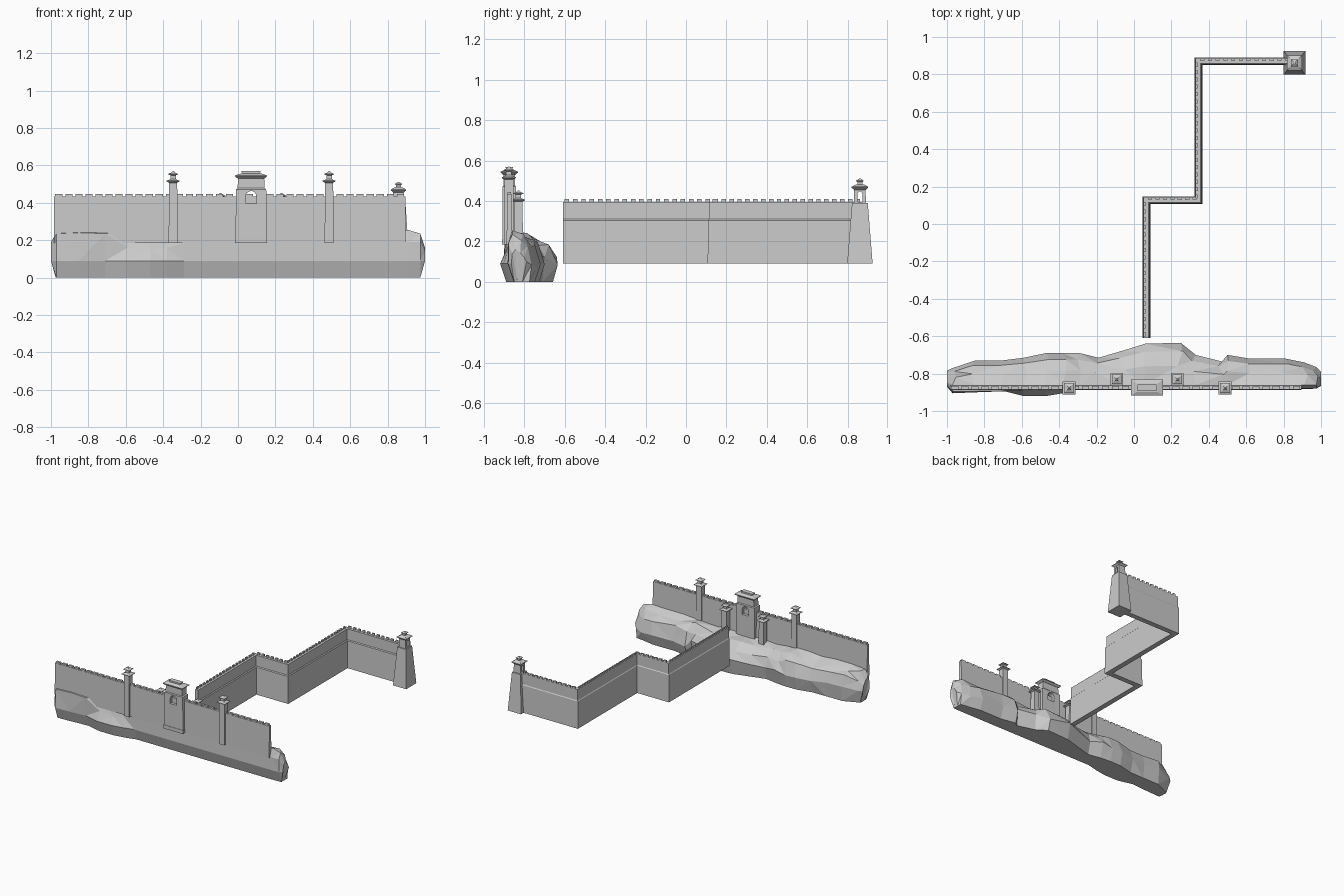
import bpy, bmesh, math, random
from mathutils import Vector

if "Cube" in bpy.data.objects:
    bpy.data.objects.remove(bpy.data.objects["Cube"])

random.seed(4)
STONE = bpy.data.materials.new("grey stone")
STONE.diffuse_color = (0.6, 0.6, 0.6, 1)
STONE.use_nodes = True
STONE.node_tree.nodes["Principled BSDF"].inputs["Base Color"].default_value = STONE.diffuse_color


def finish(bm, name):
    bmesh.ops.recalc_face_normals(bm, faces=bm.faces)
    me = bpy.data.meshes.new(name)
    bm.to_mesh(me)
    bm.free()
    me.materials.append(STONE)
    ob = bpy.data.objects.new(name, me)
    bpy.context.collection.objects.link(ob)
    return ob


def loft(bm, rings):
    """Skin a list of equally long closed rings and cap both ends."""
    vs = [[bm.verts.new(p) for p in r] for r in rings]
    n = len(vs[0])
    for a, b in zip(vs, vs[1:]):
        for i in range(n):
            j = (i + 1) % n
            bm.faces.new((a[i], a[j], b[j], b[i]))
    bm.faces.new(vs[0])
    bm.faces.new(vs[-1])


def stack(name, cx, cy, levels):
    """Tower part from rectangular levels (half x, half y, z)."""
    bm = bmesh.new()
    loft(bm, [[(cx + sx * hx, cy + sy * hy, z)
               for sx, sy in ((-1, -1), (1, -1), (1, 1), (-1, 1))]
              for hx, hy, z in levels])
    return finish(bm, name)


def square(levels):
    return [(h, h, z) for h, z in levels]


def add_box(bm, c, along, across, hl, hw, z0, z1):
    ring = [c + along * (a * hl) + across * (b * hw)
            for a, b in ((-1, -1), (1, -1), (1, 1), (-1, 1))]
    loft(bm, [[(p.x, p.y, z) for p in ring] for z in (z0, z1)])


def merlons(name, path, offset, pitch, length, hw, z0, z1):
    bm = bmesh.new()
    for a, b in zip(path, path[1:]):
        d = (b - a).normalized()
        nrm = Vector((-d.y, d.x))
        n = round((b - a).length / pitch)
        for i in range(n):
            add_box(bm, a.lerp(b, (i + 0.5) / n) + nrm * offset, d, nrm,
                    length / 2, hw, z0, z1)
    return finish(bm, name)


def sweep(name, path, profile):
    """Mitred sweep of (left offset, z) profile along a plan path."""
    bm = bmesh.new()
    dirs = [(b - a).normalized() for a, b in zip(path, path[1:])]
    rings = []
    for i, p in enumerate(path):
        d0, d1 = dirs[max(i - 1, 0)], dirs[min(i, len(dirs) - 1)]
        n0, n1 = Vector((-d0.y, d0.x)), Vector((-d1.y, d1.x))
        m = (n0 + n1) / (1 + n0.dot(n1))
        rings.append([(p.x + m.x * o, p.y + m.y * o, z) for o, z in profile])
    loft(bm, rings)
    return finish(bm, name)


def cut_arch(ob, cx, cy, r, z0, z1, depth, along_x=False):
    """Cut an arched opening through a tower."""
    pts = [(-r, z0), (r, z0)] + [
        (r * math.cos(t * math.pi / 8), z1 - r + r * math.sin(t * math.pi / 8))
        for t in range(9)]
    bm = bmesh.new()
    loft(bm, [[(cx + s, cy + u, z) if along_x else (cx + u, cy + s, z)
               for u, z in pts] for s in (-depth, depth)])
    cutter = finish(bm, "arch_cutter")
    cutter.hide_render = True
    cutter.hide_viewport = True
    mod = ob.modifiers.new("arch", 'BOOLEAN')
    mod.operation = 'DIFFERENCE'
    mod.solver = 'EXACT'
    mod.object = cutter


# Rocky ridge: stations of x, front y, shoulder z, back y, crest z
stations = [
    (-1.0, -0.87, 0.17, -0.785, 0.19), (-0.97, -0.905, 0.235, -0.77, 0.24),
    (-0.85, -0.90, 0.24, -0.73, 0.25), (-0.71, -0.89, 0.235, -0.73, 0.25),
    (-0.59, -0.92, 0.16, -0.715, 0.24), (-0.47, -0.92, 0.15, -0.69, 0.25),
    (-0.38, -0.905, 0.16, -0.69, 0.25), (-0.29, -0.883, 0.185, -0.69, 0.24),
    (-0.19, -0.883, 0.185, -0.715, 0.23), (-0.07, -0.883, 0.185, -0.68, 0.24),
    (0.06, -0.883, 0.185, -0.64, 0.23), (0.25, -0.883, 0.185, -0.635, 0.24),
    (0.33, -0.883, 0.185, -0.70, 0.23), (0.47, -0.883, 0.185, -0.735, 0.24),
    (0.50, -0.883, 0.185, -0.70, 0.24), (0.62, -0.883, 0.185, -0.72, 0.25),
    (0.81, -0.883, 0.185, -0.72, 0.25), (0.91, -0.883, 0.19, -0.74, 0.255),
    (0.975, -0.88, 0.19, -0.765, 0.235), (1.0, -0.865, 0.14, -0.79, 0.16)]
rings = []
for x, f, s, b, t in stations:
    end = abs(x) > 0.99
    j = 0 if end else 0.02
    r = lambda: random.uniform(-j, j)
    upper = -0.895 if x < -0.65 and not end else min(-0.88, f + 0.03)
    if end:
        upper = f + 0.005
    crest = -0.845 if end else -0.86
    bx = x * (0.975 if end else 1)
    rings.append([
        (bx, f + 0.03, 0), (x, f, 0.09), (x, upper, s), (x, crest, t),
        (x + r(), crest * 0.55 + b * 0.45, t - 0.015 + r()),
        (x + r(), crest * 0.2 + b * 0.8, t * 0.75 + r()),
        (x, b, 0.10 + 1.5 * r()), (bx, b - 0.02 + r() / 2, 0)])
bm = bmesh.new()
loft(bm, rings)
bmesh.ops.triangulate(bm, faces=[f for f in bm.faces if f.calc_center_median().z > 0.001])
finish(bm, "rock_ridge")

# Front wall with its row of merlons
front = [Vector((-0.985, -0.875)), Vector((0.895, -0.875))]
sweep("front_wall", front, [(-0.013, 0.185), (0.015, 0.185), (0.011, 0.434), (-0.011, 0.434)])
merlons("front_merlons", front, 0, 0.053, 0.038, 0.009, 0.432, 0.446)

# Gate tower with arched opening and stepped roof
gx, gy = 0.07, -0.875
stack("gate_plinth", gx, gy, [(0.085, 0.037, 0.185), (0.085, 0.037, 0.213)])
gate = stack("gate_tower", gx, gy, [
    (0.083, 0.034, 0.2), (0.081, 0.033, 0.472), (0.072, 0.028, 0.478), (0.070, 0.028, 0.535)])
cut_arch(gate, gx, gy, 0.028, 0.395, 0.463, 0.1)
stack("gate_roof", gx, gy, [
    (0.072, 0.03, 0.53), (0.086, 0.043, 0.541), (0.086, 0.043, 0.546),
    (0.055, 0.022, 0.556), (0.045, 0.016, 0.556), (0.045, 0.016, 0.563),
    (0.05, 0.018, 0.563), (0.05, 0.018, 0.569)])


def pagoda(name, cx, cy, z0, z1, h, top):
    """Slender tower with two flared roofs; z1 is the shaft top."""
    s = (top - z1) / 0.06
    stack(name + "_shaft", cx, cy, square([(h * 1.08, z0), (h, z1)]))
    stack(name + "_lower_roof", cx, cy, square([
        (h, z1 - 0.003), (h * 1.6, z1 + 0.004 * s), (h * 1.6, z1 + 0.008 * s),
        (h * 1.0, z1 + 0.013 * s), (h * 0.65, z1 + 0.018 * s)]))
    stack(name + "_neck", cx, cy, square([(h * 0.65, z1), (h * 0.65, z1 + 0.042 * s)]))
    stack(name + "_upper_roof", cx, cy, square([
        (h * 0.65, z1 + 0.037 * s), (h * 1.2, z1 + 0.041 * s),
        (h * 1.2, z1 + 0.044 * s), (h * 0.5, z1 + 0.051 * s), (0.003, top)]))


# Two tall towers in the wall and two small ones behind the gate
for n, x in (("left", -0.347), ("right", 0.487)):
    pagoda(n + "_wall_tower", x, -0.877, 0.185, 0.51, 0.022, 0.57)
for n, x in (("left", -0.093), ("right", 0.232)):
    pagoda(n + "_inner_tower", x, -0.83, 0.17, 0.40, 0.021, 0.453)

# Zigzag wall with ledges on both sides and a merlon row on the outer edge
zig = [Vector(p) for p in ((0.066, -0.61), (0.066, 0.128), (0.344, 0.128),
                           (0.344, 0.871), (0.84, 0.871))]
sweep("zigzag_wall", zig, [
    (-0.021, 0.09), (0.020, 0.09), (0.018, 0.305), (0.014, 0.311), (0.014, 0.396),
    (-0.012, 0.396), (-0.012, 0.311), (-0.018, 0.305)])
merlons("zigzag_merlons", zig, 0.009, 0.04, 0.022, 0.005, 0.394, 0.411)

# Tapered end tower with arched lookout and roof
ex, ey = 0.858, 0.861
stack("end_tower", ex, ey, [(0.058, 0.063, 0.09), (0.038, 0.039, 0.39)])
lookout = stack("end_lookout", ex, ey, square([(0.030, 0.385), (0.028, 0.458)]))
cut_arch(lookout, ex, ey, 0.012, 0.395, 0.447, 0.08, along_x=True)
stack("end_roof", ex, ey, square([
    (0.028, 0.455), (0.041, 0.466), (0.041, 0.471), (0.026, 0.479), (0.017, 0.483)]))
stack("end_neck", ex, ey, square([(0.013, 0.48), (0.013, 0.498)]))
stack("end_cap", ex, ey, square([(0.013, 0.494), (0.019, 0.498), (0.019, 0.501), (0.004, 0.511)]))
